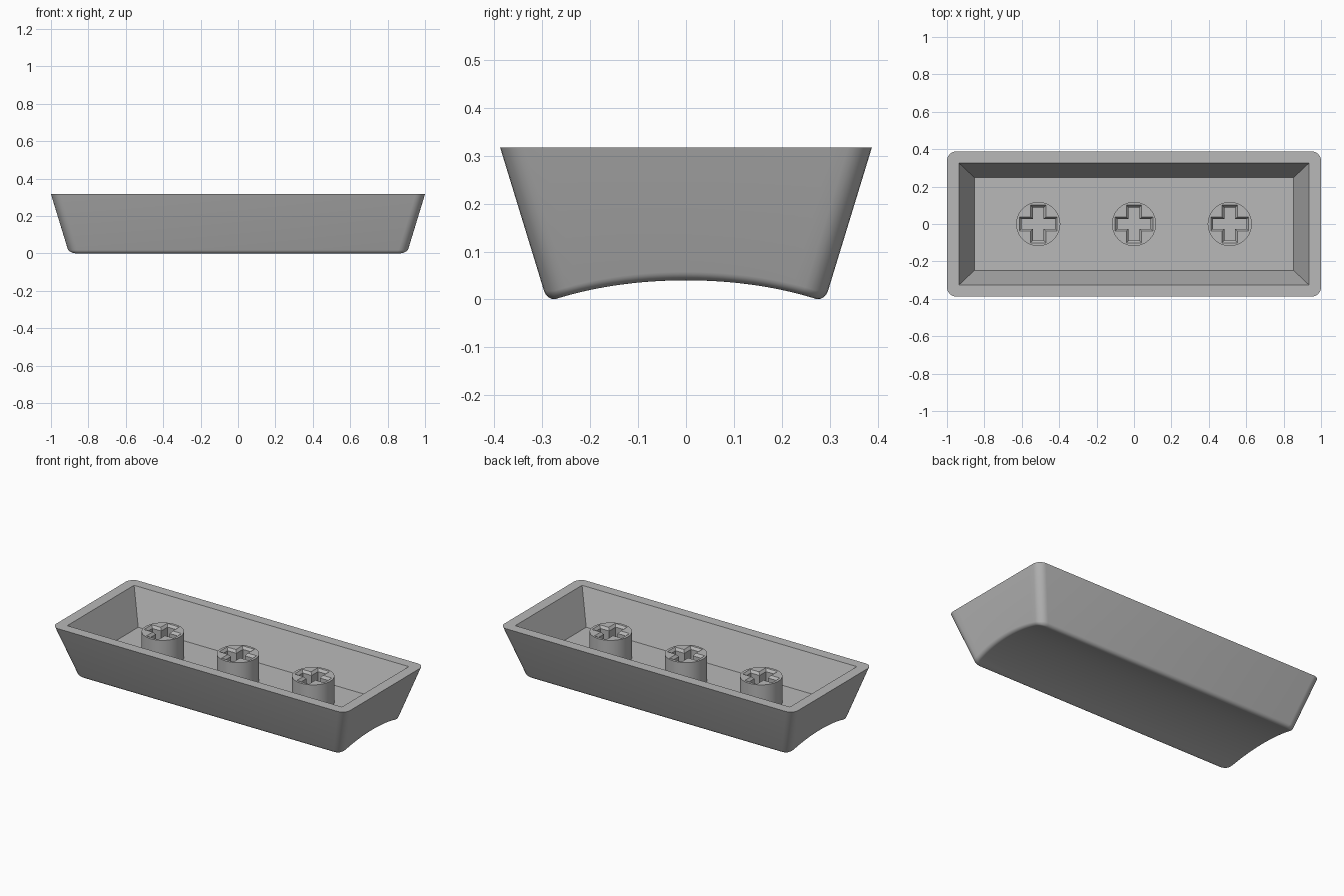
import bpy
import bmesh
import math

cube = bpy.data.objects.get("Cube")
if cube:
    bpy.data.objects.remove(cube, do_unlink=True)

HEIGHT = 0.317            # rim height
SLOPE_X, SLOPE_Y = 0.306, 0.306
BASE_X, BASE_Y = 1 - SLOPE_X * HEIGHT, 0.388 - SLOPE_Y * HEIGHT
CORNER = 0.05             # plan radius of the vertical corners
FILLET = 0.025            # radius of the lower edge
FLOOR = 0.11              # height of the cavity floor
STEM_TOP = 0.27

grey = bpy.data.materials.new("plain grey")
grey.use_nodes = True
grey.diffuse_color = (0.48, 0.48, 0.48, 1)
grey.node_tree.nodes["Principled BSDF"].inputs["Base Color"].default_value = grey.diffuse_color


def finish(bm, name):
    bmesh.ops.recalc_face_normals(bm, faces=bm.faces[:])
    mesh = bpy.data.meshes.new(name)
    bm.to_mesh(mesh)
    bm.free()
    mesh.materials.append(grey)
    obj = bpy.data.objects.new(name, mesh)
    bpy.context.collection.objects.link(obj)
    bpy.ops.object.select_all(action='DESELECT')
    obj.select_set(True)
    bpy.context.view_layer.objects.active = obj
    bpy.ops.object.shade_smooth_by_angle(angle=math.radians(30))
    return obj


def ring(bm, points):
    return [bm.verts.new(p) for p in points]


def bridge(bm, a, b):
    n = len(a)
    for i in range(n):
        bm.faces.new((a[i], a[(i + 1) % n], b[(i + 1) % n], b[i]))


def fill_between(bm, outer, inner):
    """Flat face between an outer and an inner loop."""
    edges = []
    for loop in (outer, inner):
        for i, v in enumerate(loop):
            w = loop[(i + 1) % len(loop)]
            edges.append(bm.edges.get((v, w)) or bm.edges.new((v, w)))
    bmesh.ops.triangle_fill(bm, edges=edges, use_beauty=True, use_dissolve=False, normal=(0, 0, 1))


def dish(y):
    """Hollow of the underside, curved along y."""
    return max(0.0, 0.04 * (1 - (y / 0.275) ** 2))


def side_profile(inset, h, dished=True):
    """Right half of a rounded rectangle, from front to back."""
    r = CORNER - max(inset, 0)
    cy = BASE_Y - inset - r
    rel = [(r * math.cos(a), -cy + r * math.sin(a))
           for a in (math.radians(-90 + 15 * i) for i in range(7))]
    rel += [(r, -cy + 2 * cy * i / 20) for i in range(1, 20)]
    rel += [(x, -y) for x, y in reversed(rel[:7])]
    points = []
    for x, y in rel:
        lift = dish(y) if dished else 0
        z = lift + h
        grow = lift if dished else h
        px = BASE_X - inset - r + x + SLOPE_X * grow
        py = y + math.copysign(SLOPE_Y * grow, y) * min(1, abs(y) / cy)
        points.append((px, py, z))
    return points


def full_loop(side):
    return side + [(-x, y, z) for x, y, z in reversed(side)]


# Shell: dished underside, rounded lower edge, flared walls
bm = bmesh.new()
lean = math.atan(SLOPE_X)
reach = FILLET * math.tan((math.pi / 2 - lean) / 2)
loops = []
for i in range(7):
    a = -math.pi / 2 + (math.pi / 2 - lean) * i / 6
    loops.append(ring(bm, full_loop(side_profile(reach - FILLET * math.cos(a),
                                                 FILLET + FILLET * math.sin(a)))))
loops.append(ring(bm, full_loop(side_profile(0, HEIGHT, False))))
for a, b in zip(loops, loops[1:]):
    bridge(bm, a, b)
bottom = loops[0]
for i in range(len(bottom) // 2 - 1):
    bm.faces.new((bottom[i], bottom[i + 1], bottom[-2 - i], bottom[-1 - i]))

# Cavity: sharp-cornered tapered pocket with a flat floor
def rectangle(hx, hy, z):
    return [(hx, -hy, z), (hx, hy, z), (-hx, hy, z), (-hx, -hy, z)]


mouth = ring(bm, rectangle(0.935, 0.325, HEIGHT))
floor = ring(bm, rectangle(0.853, 0.248, FLOOR))
bridge(bm, mouth, floor)
bm.faces.new(floor)
fill_between(bm, loops[-1], mouth)
finish(bm, "shell")


# Stems: round posts with a chamfered cross socket
def cross(length, wx, wy, z, cx):
    quarter = [(length, wy), (wx, wy), (wx, length)]
    pts = []
    for sx, sy in ((1, 1), (-1, 1), (-1, -1), (1, -1)):
        part = quarter if sx * sy > 0 else quarter[::-1]
        pts += [(cx + sx * x, sy * y, z) for x, y in part]
    return pts


def circle(radius, z, cx, n=48):
    return [(cx + radius * math.cos(math.tau * i / n),
             radius * math.sin(math.tau * i / n), z) for i in range(n)]


for name, cx in (("left", 0.512), ("middle", 0.0), ("right", -0.512)):
    bm = bmesh.new()
    low = ring(bm, circle(0.118, FLOOR, cx))
    high = ring(bm, circle(0.118, STEM_TOP, cx))
    bridge(bm, low, high)
    lip = ring(bm, cross(0.101, 0.041, 0.038, STEM_TOP, cx))
    throat = ring(bm, cross(0.089, 0.029, 0.026, STEM_TOP - 0.015, cx))
    base = ring(bm, cross(0.089, 0.029, 0.026, FLOOR, cx))
    bridge(bm, lip, throat)
    bridge(bm, throat, base)
    fill_between(bm, high, lip)
    fill_between(bm, low, base)
    finish(bm, name + "_stem")
